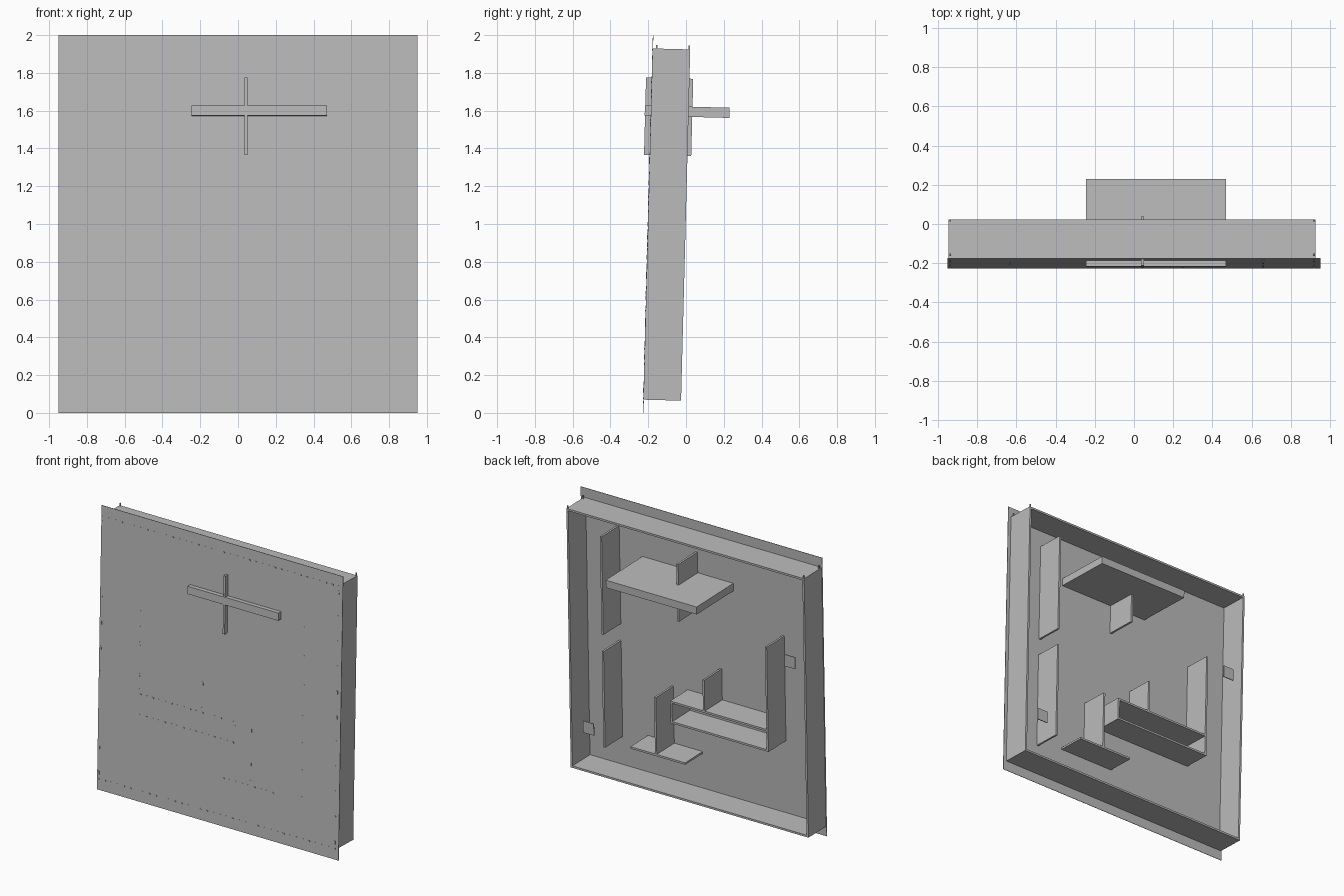
import bpy, bmesh, math
from mathutils import Matrix, Vector

if "Cube" in bpy.data.objects:
    bpy.data.objects.remove(bpy.data.objects["Cube"])

# whole model leans back by 1.5 degrees about the foot of the panel
LEAN = Matrix.Translation((0, -0.228, 0)) @ Matrix.Rotation(math.radians(-1.5), 4, 'X')
D = 0.2      # board depth behind the panel
T = 0.014    # board thickness

grey = bpy.data.materials.new("plain_grey")
grey.diffuse_color = (0.5, 0.5, 0.5, 1)
grey.use_nodes = True
grey.node_tree.nodes["Principled BSDF"].inputs["Base Color"].default_value = grey.diffuse_color


def boxes(name, items):
    """One object from boxes given as (x0, x1, y0, y1, z0, z1)."""
    bm = bmesh.new()
    for x0, x1, y0, y1, z0, z1 in items:
        m = Matrix.Translation(((x0 + x1) / 2, (y0 + y1) / 2, (z0 + z1) / 2)) \
            @ Matrix.Diagonal((x1 - x0, y1 - y0, z1 - z0, 1))
        bmesh.ops.create_cube(bm, size=1, matrix=LEAN @ m)
    me = bpy.data.meshes.new(name)
    bm.to_mesh(me)
    bm.free()
    me.materials.append(grey)
    ob = bpy.data.objects.new(name, me)
    bpy.context.collection.objects.link(ob)
    return ob


def upright(name, x, z0, z1):
    return boxes(name, [(x - T / 2, x + T / 2, 0, D, z0, z1)])


def level(name, x0, x1, z):
    return boxes(name, [(x0, x1, 0, D, z - T / 2, z + T / 2)])


# front panel
boxes("front_panel", [(-0.95, 0.95, 0, 0.003, 0, 2)])

# frame around the back
L, R, LOW, HIGH = -0.938, 0.918, 0.077, 1.923
upright("frame_left", L, 0.07, 1.93)
upright("frame_right", R, 0.07, 1.93)
level("frame_top", L, R, HIGH)
level("frame_bottom", L, R, LOW)

# small corner pins on top of the frame
boxes("corner_pins", [(x - 0.004, x + 0.004, y - 0.004, y + 0.004, 1.92, 1.95)
                      for x in (L, R) for y in (0.022, D - 0.006)])

# shelf passing through the panel with its crossing fin
boxes("through_shelf", [(-0.245, 0.47, -0.032, 0.416, 1.573, 1.627)])
boxes("shelf_fin", [(0.035, 0.05, -0.03, 0.22, 1.365, 1.775)])

# loose upright boards behind the panel
upright("upper_side_board", 0.657, 1.095, 1.80)
upright("lower_side_board", 0.657, 0.285, 0.975)

# low ledge with its upright
level("low_ledge", 0.02, 0.45, 0.34)
upright("low_ledge_upright", 0.25, 0.34, 0.755)

# open tray with two uprights
level("tray_top", -0.64, 0.13, 0.755)
level("tray_bottom", -0.64, 0.13, 0.61)
upright("tray_end_right", 0.123, 0.61, 0.755)
upright("tray_tall_upright", -0.633, 0.61, 1.355)
upright("tray_short_upright", -0.135, 0.755, 0.985)

# hanging plates level with the back of the frame
boxes("hanging_plates", [(x - 0.042, x + 0.042, D - 0.006, D, z - 0.042, z + 0.042)
                         for x, z in ((-0.82, 1.3), (0.78, 0.39))])


# nail heads showing on the front along each board
def spaced(a, b, step):
    n = max(1, round((b - a) / step))
    return [a + (b - a) * i / n for i in range(n + 1)]


nails = []
for x, z0, z1, step in ((L, 0.12, 1.88, 0.18), (R, 0.12, 1.88, 0.18),
                        (0.657, 1.15, 1.76, 0.2), (0.657, 0.36, 0.93, 0.2),
                        (-0.633, 0.78, 1.33, 0.12), (-0.135, 0.78, 0.96, 0.18),
                        (0.25, 0.37, 0.73, 0.12), (0.123, 0.64, 0.72, 0.08)):
    nails += [(x - 0.005, x + 0.005, -0.002, 0.002, z - 0.012, z + 0.012)
              for z in spaced(z0, z1, step)]
for z, x0, x1 in ((LOW, L, R), (HIGH, L, R), (0.34, 0.04, 0.43),
                  (0.755, -0.62, 0.11), (0.61, -0.62, 0.11)):
    nails += [(x - 0.006, x + 0.006, -0.002, 0.002, z - 0.004, z + 0.004)
              for x in spaced(x0, x1, 0.05)]
boxes("nail_heads", nails)
